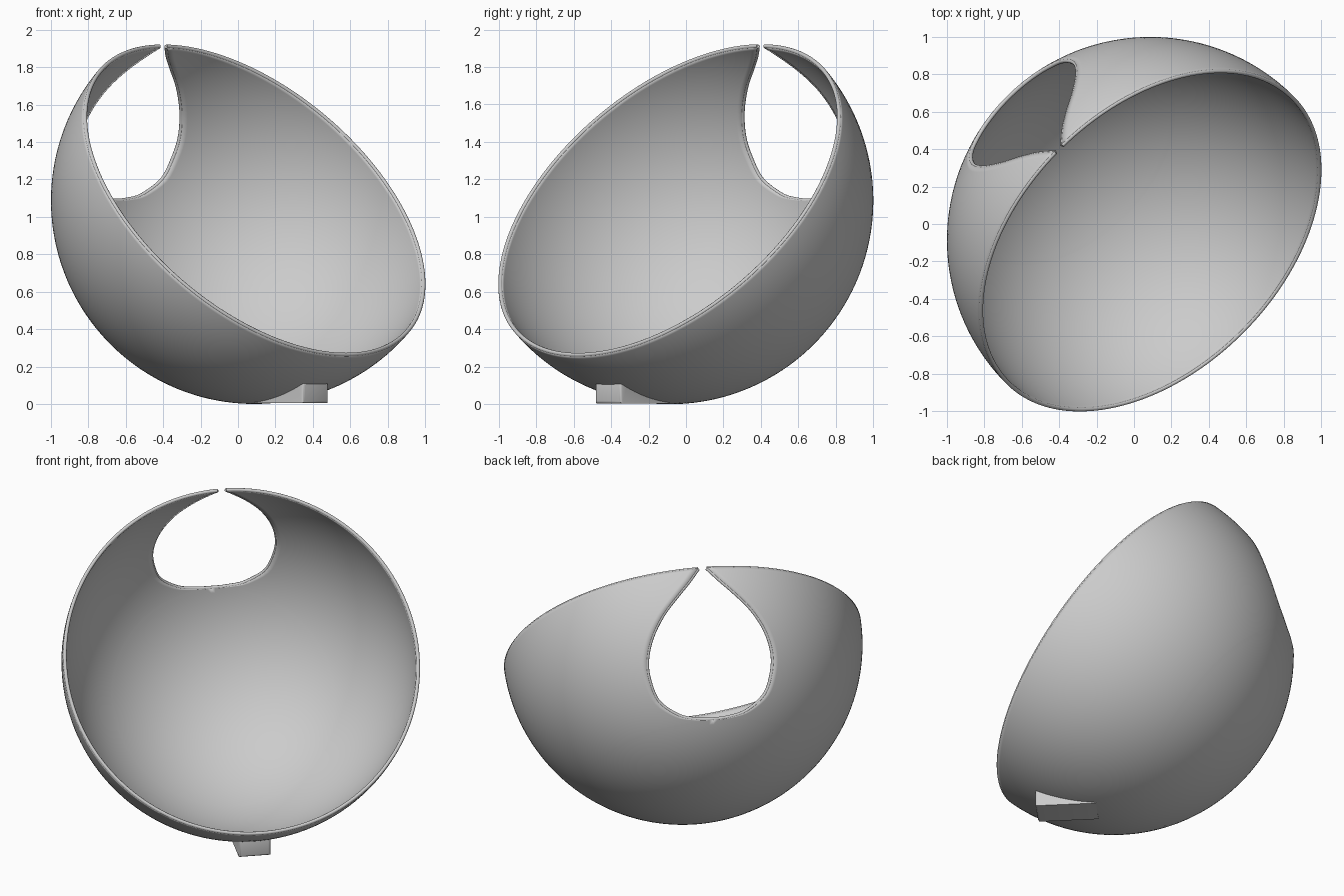
import bpy, bmesh, math
from mathutils import Vector

if "Cube" in bpy.data.objects:
    bpy.data.objects.remove(bpy.data.objects["Cube"])

R, T = 1.087, 0.022                       # outer radius, wall thickness
C = Vector((0.087, -0.087, 1.087))        # sphere centre
TILT = math.radians(40)
D = Vector((1, -1, 0)).normalized()       # horizontal facing direction
S = Vector((1, 1, 0)).normalized()        # sideways
N = D * math.cos(TILT) + Vector((0, 0, math.sin(TILT)))   # mouth axis
U = -D * math.sin(TILT) + Vector((0, 0, math.cos(TILT)))  # towards the slit


def on_sphere(angle, depth, rad=R):
    """Point at an angle round the mouth axis (0 = slit), depth below the mouth."""
    depth *= rad / R
    r = math.sqrt(max(rad * rad - depth * depth, 0))
    return C + S * (r * math.sin(angle)) + U * (r * math.cos(angle)) - N * depth


def smooth(points, steps):
    """Catmull-Rom curve through 2D points."""
    p = [Vector(q) for q in points]
    p = [2 * p[0] - p[1]] + p + [Vector((-p[-2].x, p[-2].y))]
    out = []
    for a, b, c, d in zip(p, p[1:], p[2:], p[3:]):
        for i in range(steps):
            t = i / steps
            out.append(0.5 * (2 * b + (c - a) * t + (2 * a - 5 * b + 4 * c - d) * t * t
                              + (3 * b - a - 3 * c + d) * t ** 3))
    return out + [p[-2]]


def add_object(name, bm):
    me = bpy.data.meshes.new(name)
    bm.to_mesh(me)
    bm.free()
    ob = bpy.data.objects.new(name, me)
    bpy.context.collection.objects.link(ob)
    return ob


def shade(ob):
    bpy.ops.object.select_all(action='DESELECT')
    ob.select_set(True)
    bpy.context.view_layer.objects.active = ob
    bpy.ops.object.shade_smooth_by_angle(angle=math.radians(40))


# Teardrop opening: half width against depth below the mouth
half_hole = [(0.027, 0), (0.095, 0.08), (0.17, 0.156), (0.272, 0.262), (0.35, 0.382),
             (0.386, 0.5), (0.377, 0.605), (0.327, 0.716), (0.21, 0.797),
             (0.1, 0.826), (0, 0.833)]
rows = [(math.asin(l / math.sqrt(R * R - d * d)), d) for l, d in smooth(half_hole, 4)]
hole_rows = list(rows)
start = math.asin(0.833 / R)
for i in range(1, 25):
    rows.append((0, R * math.sin(start + (math.pi / 2 - start) * i / 24)))

# Bowl: rings from the mouth to the pole, left open where the teardrop is
COLS = 160
bm = bmesh.new()
grid = [[bm.verts.new(on_sphere(h + (2 * math.pi - 2 * h) * j / COLS, d))
         for j in range(COLS + 1)] for h, d in rows]
for a, b in zip(grid, grid[1:]):
    for j in range(COLS):
        bm.faces.new((a[j], a[j + 1], b[j + 1], b[j]))
bmesh.ops.remove_doubles(bm, verts=bm.verts, dist=0.0003)
bm.normal_update()
for f in bm.faces:
    if f.normal.dot(f.calc_center_median() - C) < 0:
        f.normal_flip()
bowl = add_object("bowl", bm)
wall = bowl.modifiers.new("wall", 'SOLIDIFY')
wall.thickness = T
wall.offset = -1
shade(bowl)


# Rounded edges along the mouth and the teardrop
def bead(name, pts):
    cu = bpy.data.curves.new(name, 'CURVE')
    cu.dimensions = '3D'
    cu.bevel_depth = T / 2
    cu.bevel_resolution = 3
    cu.use_fill_caps = True
    sp = cu.splines.new('POLY')
    sp.points.add(len(pts) - 1)
    for q, p in zip(sp.points, pts):
        q.co = (*p, 1)
    sp.use_smooth = True
    bpy.context.collection.objects.link(bpy.data.objects.new(name, cu))


MID = R - T / 2
h0 = hole_rows[0][0]
bead("mouth_edge", [on_sphere(h0 + (2 * math.pi - 2 * h0) * j / COLS, 0, MID)
                    for j in range(COLS + 1)])
bead("opening_edge", [on_sphere(h, d, MID) for h, d in hole_rows]
     + [on_sphere(-h, d, MID) for h, d in reversed(hole_rows[:-1])])

# Foot: wedge under the front whose top follows the bowl wall
profile = [(0.467, 0.004), (0.1, 0.004)]
for i in range(9):
    x = 0.1 + 0.367 * i / 8
    profile.append((x, C.z - math.sqrt(MID * MID - x * x)))
bm = bmesh.new()
base = Vector((C.x, C.y, 0))
sides = [[bm.verts.new(base + D * x + S * w + Vector((0, 0, z))) for x, z in profile]
         for w in (-0.097, 0.097)]
bm.faces.new(sides[0])
bm.faces.new(sides[1][::-1])
for i in range(len(profile)):
    k = (i + 1) % len(profile)
    bm.faces.new((sides[0][i], sides[1][i], sides[1][k], sides[0][k]))
bmesh.ops.recalc_face_normals(bm, faces=bm.faces)
# round the outer end
end = [e for e in bm.edges
       if all((v.co - base).dot(D) > 0.46 for v in e.verts)]
bmesh.ops.bevel(bm, geom=end, offset=0.014, segments=3, profile=0.5, affect='EDGES')
shade(add_object("foot", bm))
